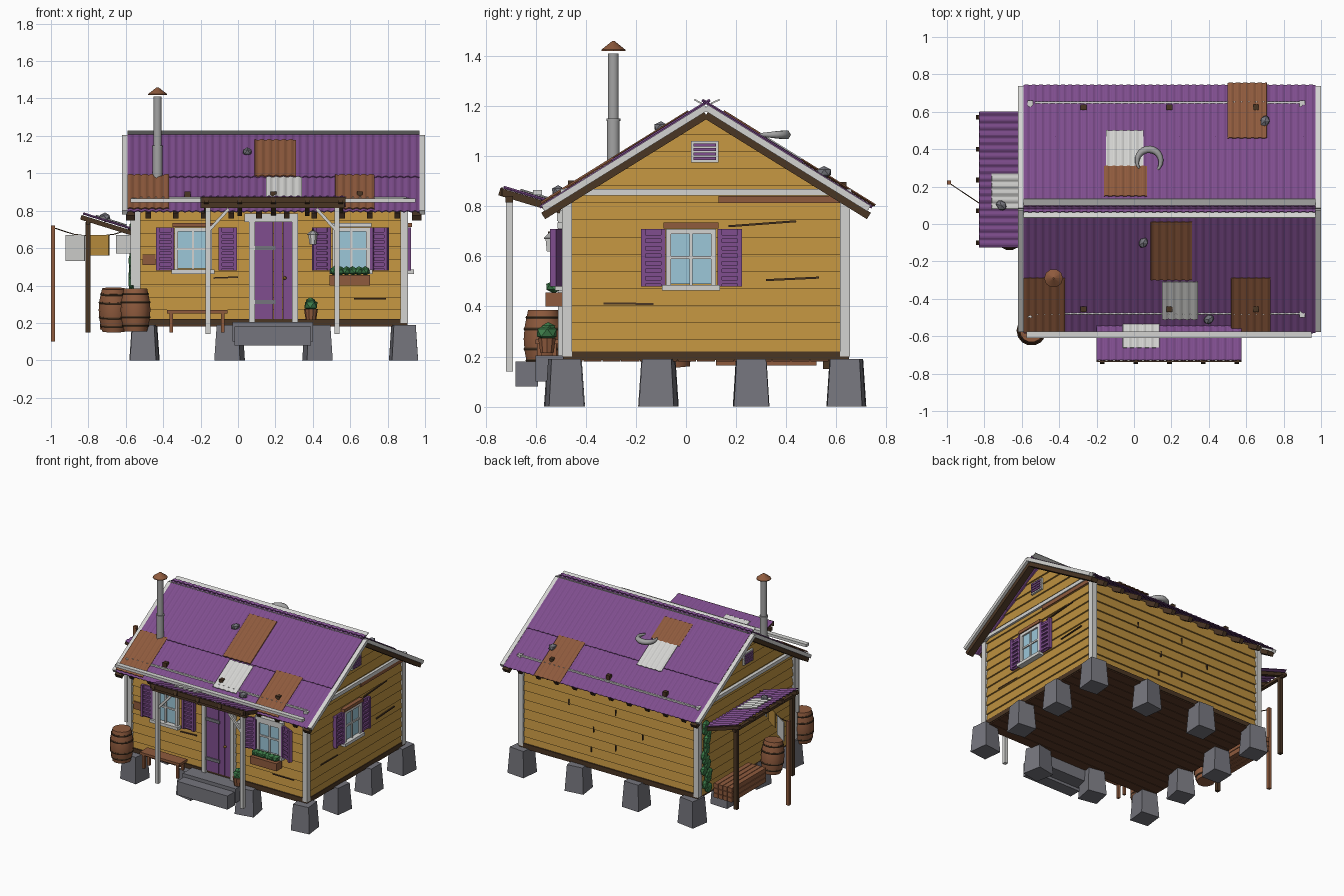
import bpy, bmesh, math, random
from mathutils import Vector, Matrix

if "Cube" in bpy.data.objects:
    bpy.data.objects.remove(bpy.data.objects["Cube"])

random.seed(4)
D = bpy.data


def lin(c):
    return c / 12.92 if c <= 0.04045 else ((c + 0.055) / 1.055) ** 2.4


def material(name, r, g, b):
    m = D.materials.new(name)
    m.diffuse_color = (lin(r), lin(g), lin(b), 1)
    return m


YEL = material("ochre_paint", .74, .565, .245)
PUR = material("purple_paint", .50, .305, .56)
RUST = material("rusty_brown", .56, .355, .24)
WHITE = material("off_white", .83, .83, .82)
DARK = material("dark_timber", .29, .21, .14)
STONE = material("stone_grey", .46, .46, .49)
GLASS = material("window_blue", .61, .78, .85)
GREEN = material("leaf_green", .24, .49, .29)
METAL = material("metal_grey", .64, .64, .64)
FLOOR = material("floor_brown", .37, .235, .16)


def finish(name, bm, mat, smooth=False, M=None):
    if M:
        bm.transform(M)
    bmesh.ops.recalc_face_normals(bm, faces=bm.faces)
    me = D.meshes.new(name)
    bm.to_mesh(me)
    bm.free()
    me.materials.append(mat)
    for p in me.polygons:
        p.use_smooth = smooth
    if smooth:
        me.set_sharp_from_angle(angle=math.radians(35))
    ob = D.objects.new(name, me)
    bpy.context.collection.objects.link(ob)
    return ob


def add_box(bm, lo, hi, taper=1, turn=0):
    lo, hi = Vector(lo), Vector(hi)
    c, s = (lo + hi) / 2, hi - lo
    R = Matrix.Rotation(turn, 3, 'Z')
    for v in bmesh.ops.create_cube(bm, size=1)["verts"]:
        k = taper if v.co.z > 0 else 1
        v.co = c + R @ Vector((v.co.x * s.x * k, v.co.y * s.y * k, v.co.z * s.z))


def add_beam(bm, a, b, w, h):
    a, b = Vector(a), Vector(b)
    R = (b - a).to_track_quat('Y', 'Z').to_matrix().to_4x4()
    M = Matrix.Translation((a + b) / 2) @ R @ Matrix.Diagonal((w, (b - a).length, h, 1))
    bmesh.ops.create_cube(bm, size=1, matrix=M)


def boxes(name, mat, items, M=None):
    bm = bmesh.new()
    for lo, hi in items:
        add_box(bm, lo, hi)
    return finish(name, bm, mat, M=M)


def beams(name, mat, items, w, h, M=None):
    bm = bmesh.new()
    for a, b in items:
        add_beam(bm, a, b, w, h)
    return finish(name, bm, mat, M=M)


def lathe(name, mat, prof, M, n=14):
    bm = bmesh.new()
    rings = [[bm.verts.new((r * math.cos(6.28319 * i / n), r * math.sin(6.28319 * i / n), z))
              for i in range(n)] for r, z in prof]
    for A, B in zip(rings, rings[1:]):
        for i in range(n):
            bm.faces.new((A[i], A[(i + 1) % n], B[(i + 1) % n], B[i]))
    bm.faces.new(rings[0])
    bm.faces.new(rings[-1])
    return finish(name, bm, mat, True, M)


def blobs(name, mat, items, scale=(1, .8, .75), spin=6):
    bm = bmesh.new()
    for p, r in items:
        R = Matrix.Rotation(random.random() * spin, 4, 'Z')
        S = Matrix.Diagonal((*scale, 1))
        bmesh.ops.create_icosphere(bm, subdivisions=1, radius=r, matrix=Matrix.Translation(p) @ R @ S)
    return finish(name, bm, mat)


def sheet(name, mat, a, b, u0, u1, lift=0, along_x=True):
    """Corrugated sheet between profile points a and b (position, height)."""
    bm = bmesh.new()
    n = Vector((a[1] - b[1], b[0] - a[0])).normalized()
    n = n if n.y > 0 else -n
    steps = max(2, round((u1 - u0) / .0065))
    rows = []
    for i in range(steps + 1):
        u = u0 + (u1 - u0) * i / steps
        o = n * (lift + .0035 * math.sin(u * 2 * math.pi / .039))
        pts = [(p[0] + o.x, p[1] + o.y) for p in (a, b)]
        rows.append([bm.verts.new((u, p, z) if along_x else (p, u, z)) for p, z in pts])
    for A, B in zip(rows, rows[1:]):
        bm.faces.new((A[0], A[1], B[1], B[0]))
    ob = finish(name, bm, mat)
    s = ob.modifiers.new("thickness", 'SOLIDIFY')
    s.thickness, s.offset = .005, 0
    return ob


T = Matrix.Translation
RIDGE, SLOPE, MID = 1.2, .62, .08


def roof(y, up=0):
    return (y, RIDGE - SLOPE * abs(y - MID) + up)


# foundation stones and floor
xs, ys = (-.5, -.045, .425, .885), (-.485, -.11, .26, .64)
bm = bmesh.new()
for x in xs:
    for y in ys:
        if x in (xs[0], xs[3]) or y in (ys[0], ys[3]):
            add_box(bm, (x - .07, y - .07, 0), (x + .07, y + .07, .19), .84, random.uniform(-.22, .22))
finish("foundation_stones", bm, STONE)
boxes("floor_frame", DARK, [((-.55, -.49, .187), (.905, .65, .22))])
boxes("floor_boards", FLOOR, [((-.545, -.485 + .0755 * i, .18), (.9, -.413 + .0755 * i, .188)) for i in range(15)])

# walls with gables
bm = bmesh.new()
sec = [(-.47, .2), (.63, .2), (.63, .83), (MID, 1.165), (-.47, .83)]
L, R = [[bm.verts.new((x, y, z)) for y, z in sec] for x in (-.54, .89)]
bm.faces.new(L)
bm.faces.new(R)
for i in range(5):
    bm.faces.new((L[i], L[i - 1], R[i - 1], R[i]))
finish("wall_core", bm, YEL)


# lapped siding, bottom edge of every board standing out
def board(bm, p0, p1, q0, q1, z0, z1, out):
    lo = [Vector((*p0, z0)), Vector((*p1, z0))]
    hi = [Vector((*q0, z1)), Vector((*q1, z1))]
    o = Vector((*out, 0))
    v = [bm.verts.new(c) for c in (lo[0], lo[1], lo[1] + o * .014, lo[0] + o * .014,
                                   hi[0], hi[1], hi[1] + o * .003, hi[0] + o * .003)]
    for f in ((0, 1, 2, 3), (4, 5, 6, 7), (0, 1, 5, 4), (1, 2, 6, 5), (2, 3, 7, 6), (3, 0, 4, 7)):
        bm.faces.new([v[i] for i in f])


bm = bmesh.new()
for i in range(14):
    z0, z1 = .2 + i * .068, .2 + (i + 1) * .068
    if i < 9:
        for y, o in ((-.47, -1), (.63, 1)):
            board(bm, (-.54, y), (.89, y), (-.54, y), (.89, y), z0, z1, (0, o))
    h0, h1 = [min(.55, (1.165 - z) / SLOPE) for z in (z0, z1)]
    for x, o in ((-.54, -1), (.89, 1)):
        board(bm, (x, MID - h0), (x, MID + h0), (x, MID - h1), (x, MID + h1), z0, z1, (o, 0))
finish("siding", bm, YEL)
boxes("corner_boards", WHITE, [((x - .02, y - .02, .2), (x + .02, y + .02, .83))
                               for x in (-.54, .89) for y in (-.475, .635)])
boxes("gable_bands", WHITE, [((x, -.5, .842), (x + .03, .66, .868)) for x in (-.57, .885)])
boxes("repair_planks", RUST, [((.9, .13, .812), (.91, .62, .84)), ((-.51, -.488, .51), (-.44, -.478, .565))])
beams("wall_cracks", DARK, [((.902, .17, .72), (.902, .44, .74)), ((.902, .32, .505), (.902, .53, .515)),
      ((.902, -.33, .412), (.902, -.13, .41)), ((.62, -.482, .33), (.79, -.482, .33)),
      ((-.13, -.482, .44), (0, -.482, .445))], .008, .008)
boxes("back_wall_cracks", DARK, [((x, .635, z), (x + .006, .647, z + .04)) for x, z in
      ((-.1, .5), (.12, .36), (.12, .62), (.3, .45), (.32, .3), (.5, .6))])

# main roof: upper and lower sheets, patches
for side, mid, eave in ((-1, -.28, -.58), (1, .45, .74)):
    top = (MID - side * .022, RIDGE + SLOPE * .022)
    sheet("roof_upper", PUR, top, roof(mid + side * .01), -.59, .97, .012)
    sheet("roof_lower", PUR, roof(mid - side * .02), roof(eave), -.59, .97, .006)
for nm, m, y0, y1, x0, x1 in (
        ("rust_patch", RUST, .02, -.29, .09, .31), ("rust_patch", RUST, -.28, -.57, .52, .73),
        ("rust_patch", RUST, -.28, -.57, -.59, -.37), ("pale_patch", WHITE, -.3, -.5, .15, .34),
        ("rust_patch", RUST, .14, .3, -.16, .07), ("pale_patch", WHITE, .3, .49, -.15, .05),
        ("rust_patch", RUST, .45, .745, .5, .71)):
    sheet(nm, m, roof(y0), roof(y1), x0, x1, .018)
rake = lambda x, dz: [((x, *roof(e, dz)), (x, *roof(MID, dz))) for e in (-.57, .73)]
beams("rake_trim", WHITE, rake(-.605, -.006) + rake(.985, -.006), .03, .026)
beams("rake_rafters", DARK, rake(-.575, -.036) + rake(.955, -.036), .05, .03)
beams("rafter_tails", DARK, [((x, *roof(e, -.03)), (x, *roof(w, -.03)))
      for x in [-.48 + .148 * i for i in range(10)] for e, w in ((-.56, -.42), (.72, .58))], .03, .035)
beams("ridge_cap", WHITE, [((.19, .033, 1.226), (.19, .062, 1.21)), ((.19, .135, 1.226), (.19, .1, 1.21))], 1.56, .006)
boxes("gutter", WHITE, [((-.575, -.61, .845), (.95, -.575, .865))])
boxes("snow_rails", WHITE, [((-.53, y - .005, roof(y)[1] + .008), (.9, y + .005, roof(y)[1] + .02))
                            for y in (-.48, .65)])
boxes("rail_brackets", DARK, [((x - .015, y - .015, roof(y)[1]), (x + .015, y + .015, roof(y)[1] + .035))
                              for x in (-.27, .19, .65) for y in (-.455, .625)])
blobs("roof_stones", STONE, [((.05, -.1, 1.115), .032), ((.4, -.51, .86), .032),
                             ((.7, .55, .935), .034), ((-.71, .1, .765), .034)])

# chimney pipe
C = T((-.43, -.29, 0))
lathe("chimney_pipe", METAL, [(.026, .93), (.026, 1.14), (.029, 1.14), (.029, 1.15), (.022, 1.15), (.022, 1.41)], C)
lathe("chimney_cap", RUST, [(.05, 1.42), (.05, 1.425), (.004, 1.46)], C, 10)

# crescent on the rear slope
cu = D.curves.new("roof_crescent", 'CURVE')
cu.dimensions, cu.bevel_depth, cu.bevel_resolution = '3D', .02, 1
sp = cu.splines.new('POLY')
sp.points.add(16)
for i, p in enumerate(sp.points):
    t = math.radians(-45 + 260 * i / 16)
    p.co = (.08 + .064 * math.cos(t), .335 + .064 * math.sin(t), 1.085, 1)
    p.radius = .3 + .7 * math.sin(math.pi * i / 16)
cu.materials.append(METAL)
bpy.context.collection.objects.link(D.objects.new("roof_crescent", cu))


# windows with louvred shutters, local -y faces out; (centre, hinge, swing)
def window(M, shutters, lintel):
    boxes("window_glass", GLASS, [((-.085, -.012, .49), (.085, 0, .70))], M)
    boxes("window_frame", WHITE, [((-.1, -.024, .48), (-.08, 0, .71)), ((.08, -.024, .48), (.1, 0, .71)),
          ((-.1, -.024, .69), (.1, 0, .71)), ((-.115, -.04, .463), (.115, 0, .485)),
          ((-.006, -.02, .48), (.006, 0, .7)), ((-.09, -.02, .59), (.09, 0, .602))], M)
    boxes("window_lintel", lintel, [((-.11, -.03, .712), (.11, 0, .735))], M)
    for c, swing in shutters:
        items = [((c - .048, -.012, .48), (c + .048, 0, .71))]
        items += [((c + s * .04 - .009, -.026, .48), (c + s * .04 + .009, 0, .71)) for s in (-1, 1)]
        items += [((c - .04, -.024, .49 + .03 * i), (c + .04, 0, .505 + .03 * i)) for i in range(7)]
        hinge = T((c - math.copysign(.048, c), 0, 0))
        boxes("shutter", PUR, items, M @ hinge @ Matrix.Rotation(swing, 4, 'Z') @ hinge.inverted())


SIDE = T((.9, .02, 0)) @ Matrix.Rotation(math.pi / 2, 4, 'Z')
window(T((-.24, -.482, 0)), ((-.15, 0), (.185, 0)), RUST)
window(T((.605, -.482, 0)), ((-.165, .3), (.16, -.4)), WHITE)
window(SIDE, ((-.15, 0), (.155, 0)), RUST)
for M in (T((.9, .075, 0)) @ Matrix.Rotation(math.pi / 2, 4, 'Z'),
          T((-.55, .075, 0)) @ Matrix.Rotation(-math.pi / 2, 4, 'Z')):
    boxes("gable_vent_frame", WHITE, [((-.055, -.014, .975), (.055, 0, 1.06))], M)
    boxes("gable_vent_slats", PUR, [((-.045, -.02, .984 + .018 * i), (.045, 0, .996 + .018 * i)) for i in range(4)], M)

# door
boxes("door_frame", WHITE, [((.06, -.51, .2), (.09, -.47, .75)), ((.29, -.51, .2), (.32, -.47, .75)),
                            ((.035, -.515, .74), (.32, -.47, .785))])
boxes("door", PUR, [((.09 + .05 * i, -.495, .22), (.138 + .05 * i, -.47, .74)) for i in range(4)])
boxes("door_hinges", STONE, [((.09, -.503, z), (.2, -.49, z + .022)) for z in (.3, .59)])
blobs("door_knob", YEL, [((.25, -.51, .44), .014)])

# steps
boxes("steps", STONE, [((-.03, -.6, .1), (.4, -.49, .205)), ((-.02, -.68, .08), (.39, -.59, .18))])

# porch
pa, pb = (-.73, .87), (-.53, .81)
sheet("porch_roof", PUR, pa, pb, -.2, .575, .006)
sheet("porch_patch", WHITE, (-.665, .8505), (-.53, .81), -.06, .135, .014)
beams("porch_rafters", DARK, [((x, -.745, .858), (x, -.5, .785)) for x in (-.17, .01, .19, .37, .55)], .025, .03)
boxes("porch_header", DARK, [((-.2, -.72, .815), (.57, -.69, .84)), ((-.2, -.738, .84), (.575, -.731, .874))])
boxes("porch_posts", WHITE, [((x - .013, -.718, .14), (x + .013, -.69, .815)) for x in (-.16, .53)])
beams("porch_braces", WHITE, [((-.16, -.705, .69), (-.05, -.705, .81)), ((.53, -.705, .69), (.42, -.705, .81)),
                              ], .016, .016)

# side lean-to
sheet("lean_to_roof", PUR, (-.83, .78), (-.56, .695), -.125, .6, .006, False)
sheet("lean_to_patch", WHITE, (-.765, .7595), (-.6, .7076), .08, .27, .014, False)
beams("lean_to_rafters", DARK, [((-.84, y, .765), (-.55, y, .675)) for y in (-.1, .07, .235, .4, .57)], .025, .025)
boxes("lean_to_posts", DARK, [((-.815, y - .013, .15), (-.789, y + .013, .74)) for y in (-.09, .56)]
      + [((-.813, -.12, .725), (-.79, .59, .745))])
boxes("downspout", WHITE, [((-.575, -.5, .4), (-.555, -.48, .8))])

# clothesline
line = lambda x: .22 - .67 * (x + .99)
rope = [(x, line(x), .71 - .05 * math.sin((x + .99) / .44 * math.pi)) for x in (-.99, -.88, -.77, -.66, -.55)]
boxes("line_pole", RUST, [((-1, .21, .1), (-.978, .232, .72))])
beams("wash_line", DARK, list(zip(rope, rope[1:])), .005, .005)
for x0, x1, z0, m in ((-.92, -.82, .53, WHITE), (-.79, -.69, .56, YEL), (-.65, -.56, .57, WHITE)):
    beams("hanging_cloth", m, [((x0, line(x0), z0 / 2 + .335), (x1, line(x1), z0 / 2 + .335))], .006, .67 - z0)

# barrels
for M in (T((-.548, -.57, .155)), T((-.665, -.045, .155)) @ Matrix.Rotation(.1, 4, 'X')):
    lathe("barrel", RUST, [(.062, 0), (.075, .06), (.08, .115), (.075, .17), (.062, .23)], M)
    for z, r in ((.03, .07), (.075, .078), (.155, .078), (.2, .07)):
        lathe("barrel_hoop", DARK, [(r, z - .006), (r + .002, z), (r, z + .006)], M)

# bench, flower box, potted plant, lantern
boxes("bench", RUST, [((-.38, -.6, .25), (-.055, -.51, .268))] + [((x, y, .15), (x + .018, y + .018, .255))
      for x in (-.365, -.09) for y in (-.595, -.535)])
boxes("flower_box", RUST, [((.49, -.56, .4), (.705, -.495, .455))])
blobs("flower_box_plants", GREEN, [((.515 + .033 * i, -.528, .478), .034) for i in range(6)])
lathe("plant_pot", RUST, [(.028, .215), (.037, .275)], T((.39, -.555, 0)), 10)
blobs("potted_plant", GREEN, [((.39, -.555, .295), .047), ((.388, -.55, .312), .034)])
lathe("lantern", WHITE, [(.018, .62), (.024, .67)], T((.4, -.54, 0)), 6)
lathe("lantern_cap", METAL, [(.031, .67), (.031, .674), (.008, .695)], T((.4, -.54, 0)), 6)
boxes("lantern_arm", DARK, [((.395, -.55, .69), (.405, -.47, .7))])

# log pile and climbing vine
bm = bmesh.new()
for i in range(4):
    for j in range(3):
        add_beam(bm, (-.72 + .038 * i, .12, .18 + .036 * j), (-.72 + .038 * i, .52, .18 + .036 * j), .034, .032)
finish("log_pile", bm, RUST)
blobs("climbing_vine", GREEN, [((-.565, .575 + random.uniform(-.035, .03), .24 + .036 * i),
                               random.uniform(.045, .06)) for i in range(14)], (.4, .8, .75), .3)

for m in bpy.data.materials:
    if m.users and not m.is_grease_pencil:
        m.use_nodes = True
        m.node_tree.nodes["Principled BSDF"].inputs["Base Color"].default_value = m.diffuse_color
